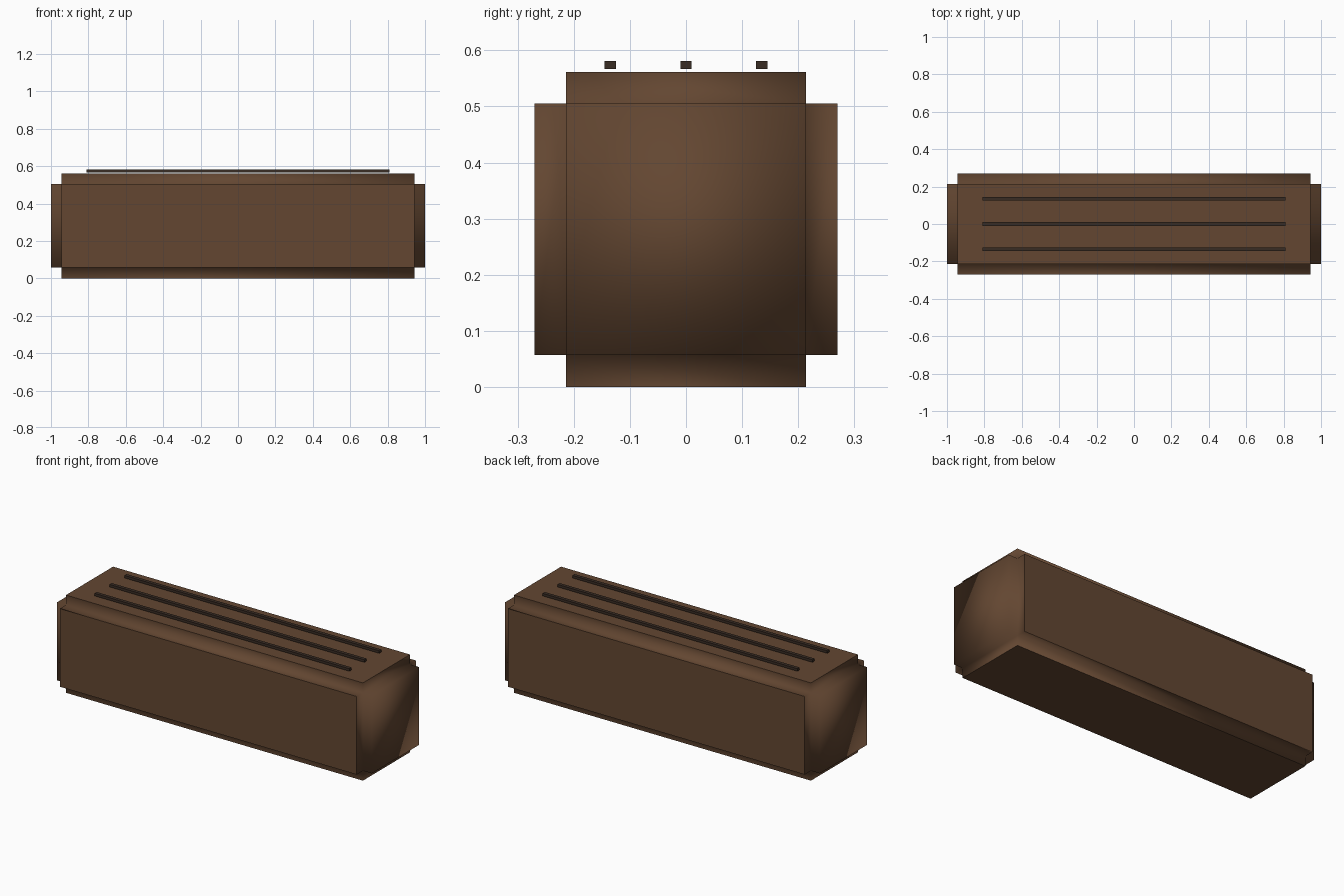
import bpy, bmesh
from mathutils import Matrix

if "Cube" in bpy.data.objects:
    bpy.data.objects.remove(bpy.data.objects["Cube"])


def material(name, rgb):
    m = bpy.data.materials.new(name)
    m.diffuse_color = (*rgb, 1.0)
    m.use_nodes = True
    m.node_tree.nodes["Principled BSDF"].inputs["Base Color"].default_value = m.diffuse_color
    return m


def box_bmesh(size, centre):
    bm = bmesh.new()
    bmesh.ops.create_cube(bm, size=1.0,
                          matrix=Matrix.Translation(centre) @ Matrix.Diagonal((*size, 1.0)))
    return bm


def finish(bm, name, mat):
    bmesh.ops.recalc_face_normals(bm, faces=bm.faces)
    me = bpy.data.meshes.new(name)
    bm.to_mesh(me)
    bm.free()
    me.materials.append(mat)
    ob = bpy.data.objects.new(name, me)
    bpy.context.collection.objects.link(ob)
    return ob


brown = material("dark_brown", (0.125, 0.062, 0.031))
groove = material("groove_brown", (0.040, 0.025, 0.017))

# Body: a core box whose six faces are each pushed straight out, leaving notched edges
STEP = 0.0565
bm = box_bmesh((1.887, 0.427, 0.4485), (0, 0, 0.281))
bmesh.ops.recalc_face_normals(bm, faces=bm.faces)
caps = list(bm.faces)
for f in caps:
    n = f.normal.copy()
    new = bmesh.ops.extrude_discrete_faces(bm, faces=[f])["faces"]
    bmesh.ops.translate(bm, vec=n * STEP, verts=new[0].verts)
bmesh.ops.remove_doubles(bm, verts=bm.verts, dist=0.0005)
bm.normal_update()

# Ends and notch walls are softly shaded; the long outer faces stay flat
for f in bm.faces:
    c, n = f.calc_center_median(), f.normal
    long_cap = f.calc_area() > 0.3
    f.smooth = not long_cap
finish(bm, "body", brown)

# Three thin strips running along the top
for i, y in enumerate((-0.135, 0.0, 0.135)):
    finish(box_bmesh((1.62, 0.02, 0.0145), (0, y, 0.5738)), f"top_strip_{i + 1}", groove)
